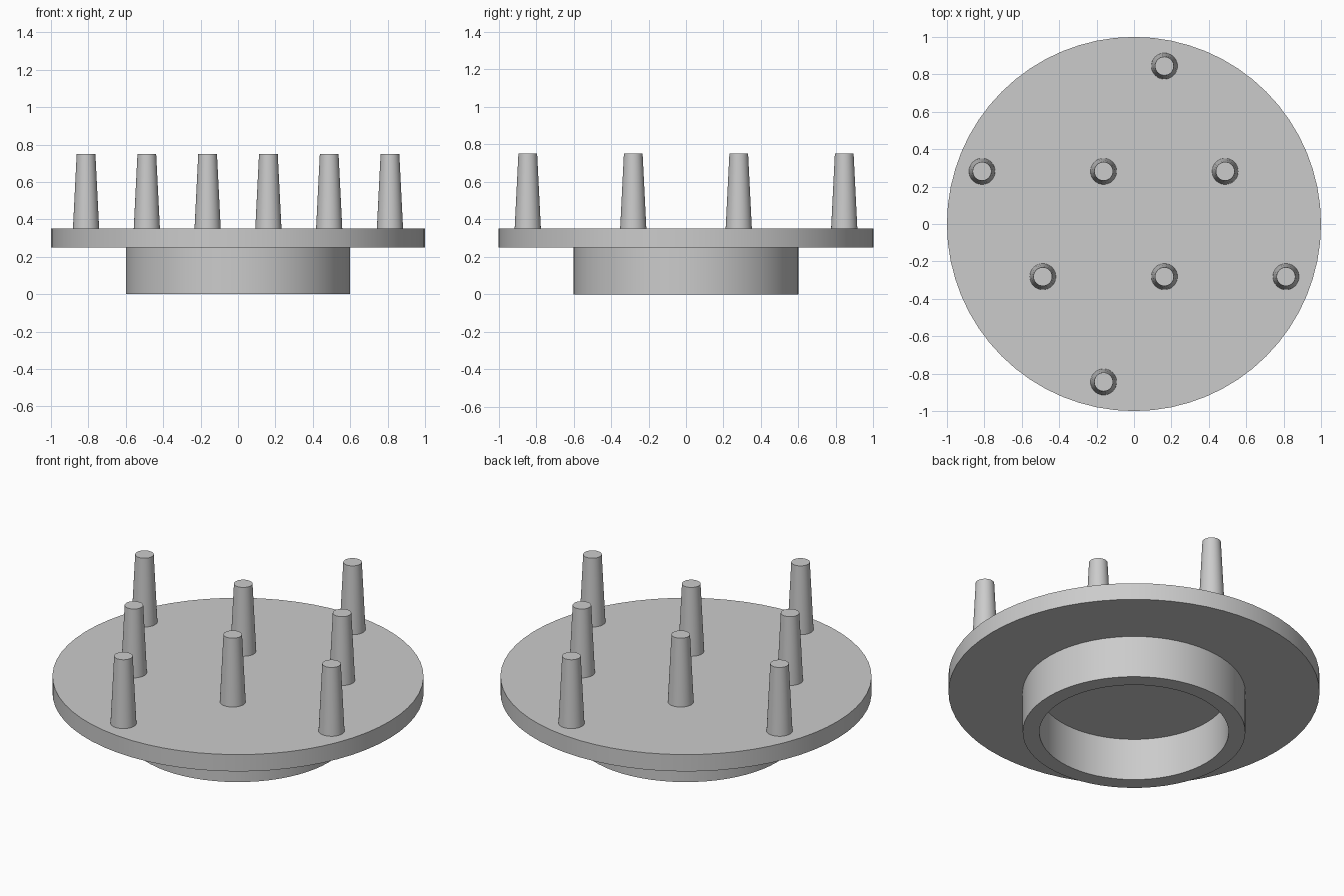
import bpy
import math

cube = bpy.data.objects.get("Cube")
if cube:
    bpy.data.objects.remove(cube, do_unlink=True)

GREY = (0.6, 0.6, 0.6, 1.0)
grey = bpy.data.materials.new("plain grey")
grey.use_nodes = True
grey.diffuse_color = GREY
grey.node_tree.nodes["Principled BSDF"].inputs["Base Color"].default_value = GREY


def finish(obj, name):
    """Name the part, colour it and smooth its round sides."""
    obj.name = name
    obj.data.materials.append(grey)
    bpy.ops.object.shade_smooth_by_angle(angle=math.radians(30))
    return obj


def cone(name, r_base, r_top, z0, z1, x=0, y=0, sides=64):
    bpy.ops.mesh.primitive_cone_add(vertices=sides, radius1=r_base, radius2=r_top,
                                    depth=z1 - z0, location=(x, y, (z0 + z1) / 2))
    return finish(bpy.context.object, name)


def ring(name, r_out, r_in, z0, z1, sides=64):
    """Square-section ring made of four loops joined by quads."""
    loops = [(r_out, z0), (r_out, z1), (r_in, z1), (r_in, z0)]
    angles = [math.tau * i / sides for i in range(sides)]
    verts = [(r * math.cos(a), r * math.sin(a), z) for a in angles for r, z in loops]
    n = len(loops)
    faces = []
    for i in range(sides):
        a, b = i * n, (i + 1) % sides * n
        for k in range(n):
            m = (k + 1) % n
            faces.append((a + k, b + k, b + m, a + m))
    mesh = bpy.data.meshes.new(name)
    mesh.from_pydata(verts, [], faces)
    obj = bpy.data.objects.new(name, mesh)
    bpy.context.collection.objects.link(obj)
    bpy.ops.object.select_all(action="DESELECT")
    obj.select_set(True)
    bpy.context.view_layer.objects.active = obj
    return finish(obj, name)


# Round plate on a hollow collar
cone("plate", 1.0, 1.0, 0.25, 0.35)
ring("collar", 0.6, 0.51, 0.0, 0.25)

# Tapered pegs on a triangular grid, repeated by a half turn
PITCH = 0.65
row = PITCH * math.sqrt(3) / 2
half = [(-1.25, 0.5), (-0.25, 0.5), (0.75, 0.5), (0.25, 1.5)]
for side, turn in (("back", 1), ("front", -1)):
    for i, (u, v) in enumerate(half):
        cone(f"{side}_peg_{i + 1}", 0.07, 0.05, 0.35, 0.75,
             turn * u * PITCH, turn * v * row, sides=32)
